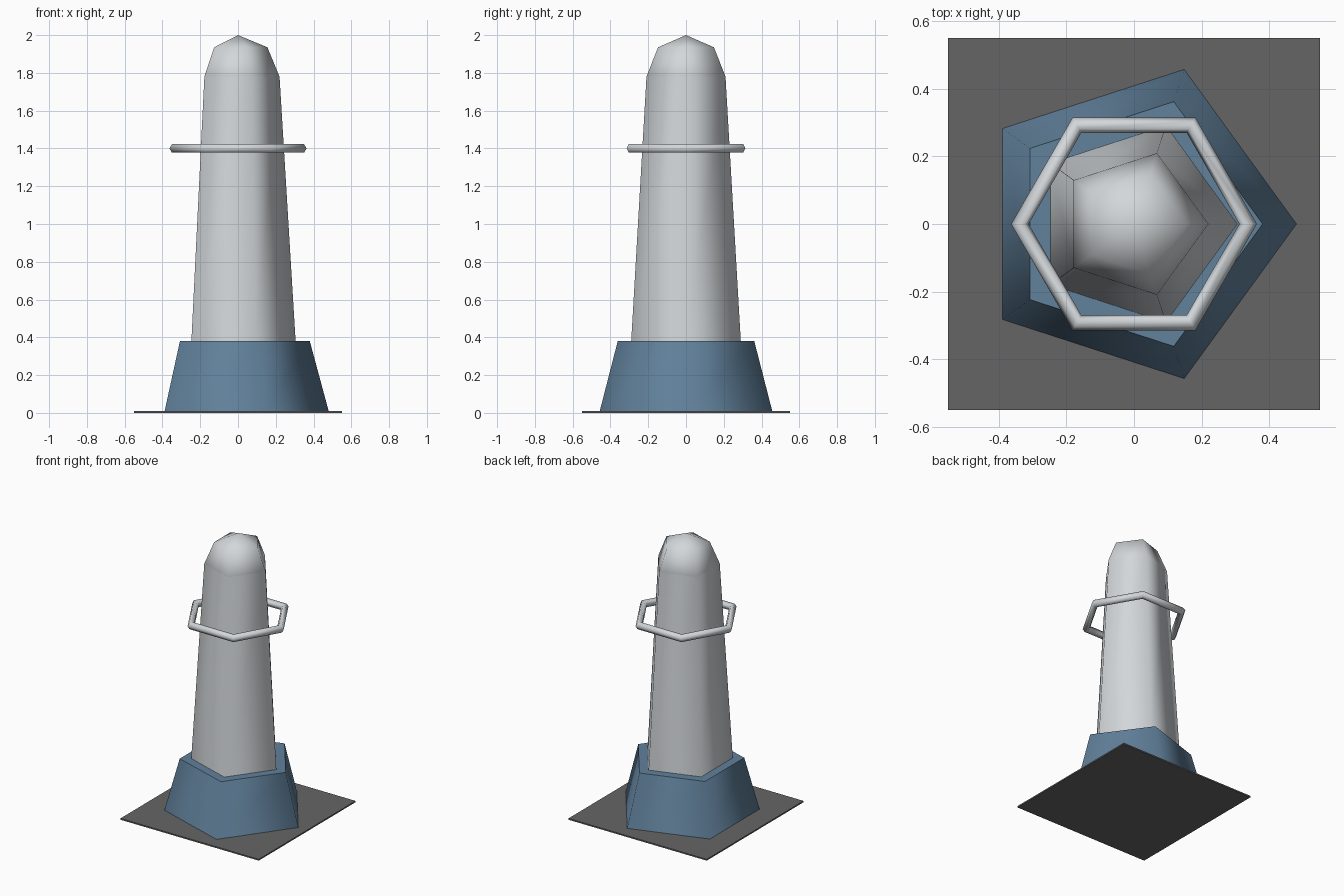
import bpy, bmesh
from math import radians, cos, sin, tau

cube = bpy.data.objects.get("Cube")
if cube:
    bpy.data.objects.remove(cube, do_unlink=True)


def material(name, rgb):
    m = bpy.data.materials.new(name)
    m.use_nodes = True
    m.diffuse_color = (*rgb, 1)
    m.node_tree.nodes["Principled BSDF"].inputs["Base Color"].default_value = (*rgb, 1)
    return m


PALE = material("pale_grey", (0.65, 0.68, 0.70))
BLUE = material("slate_blue", (0.12, 0.22, 0.33))
DARK = material("dark_grey", (0.13, 0.13, 0.13))


def smooth(obj, angle):
    bpy.ops.object.select_all(action="DESELECT")
    obj.select_set(True)
    bpy.context.view_layer.objects.active = obj
    bpy.ops.object.shade_smooth_by_angle(angle=radians(angle))


def lathe(name, profile, sides, mat, angle):
    """Turn (radius, height) points into a closed solid with a corner on +x."""
    bm = bmesh.new()
    rings = []
    for r, z in profile:
        if r == 0:
            rings.append([bm.verts.new((0, 0, z))] * sides)
        else:
            rings.append([bm.verts.new((r * cos(tau * i / sides), r * sin(tau * i / sides), z))
                          for i in range(sides)])
    for low, high in zip(rings, rings[1:]):
        for i in range(sides):
            j = (i + 1) % sides
            bm.faces.new(dict.fromkeys((low[i], low[j], high[j], high[i])))
    for ring in (rings[0], rings[-1]):
        if len(set(ring)) > 1:
            bm.faces.new(ring)
    bmesh.ops.recalc_face_normals(bm, faces=bm.faces)
    mesh = bpy.data.meshes.new(name)
    bm.to_mesh(mesh)
    bm.free()
    mesh.materials.append(mat)
    obj = bpy.data.objects.new(name, mesh)
    bpy.context.collection.objects.link(obj)
    smooth(obj, angle)
    return obj


# Ground plate
bpy.ops.mesh.primitive_cube_add(size=1, location=(0, 0, 0.005))
plate = bpy.context.object
plate.name = "ground_plate"
plate.scale = (1.1, 1.1, 0.01)
plate.data.materials.append(DARK)

# Five-sided plinth and tapering shaft
lathe("plinth", [(0.48, 0.01), (0.38, 0.38)], 5, BLUE, 74)
lathe("shaft", [(0.305, 0.38), (0.22, 1.78)], 5, PALE, 80)

# Domed cap, a coarse ball sunk halfway into the shaft
R = 0.22
ball = [(R * cos(radians(a)), 1.78 + R * sin(radians(a))) for a in (-45, 0, 45)]
lathe("dome_cap", [(0, 1.78 - R), *ball, (0, 1.78 + R)], 5, PALE, 180)

# Floating six-sided ring
bpy.ops.mesh.primitive_torus_add(major_segments=6, minor_segments=6, major_radius=0.337,
                                 minor_radius=0.026, location=(0, 0, 1.4))
ring = bpy.context.object
ring.name = "ring"
ring.data.materials.append(PALE)
smooth(ring, 180)
